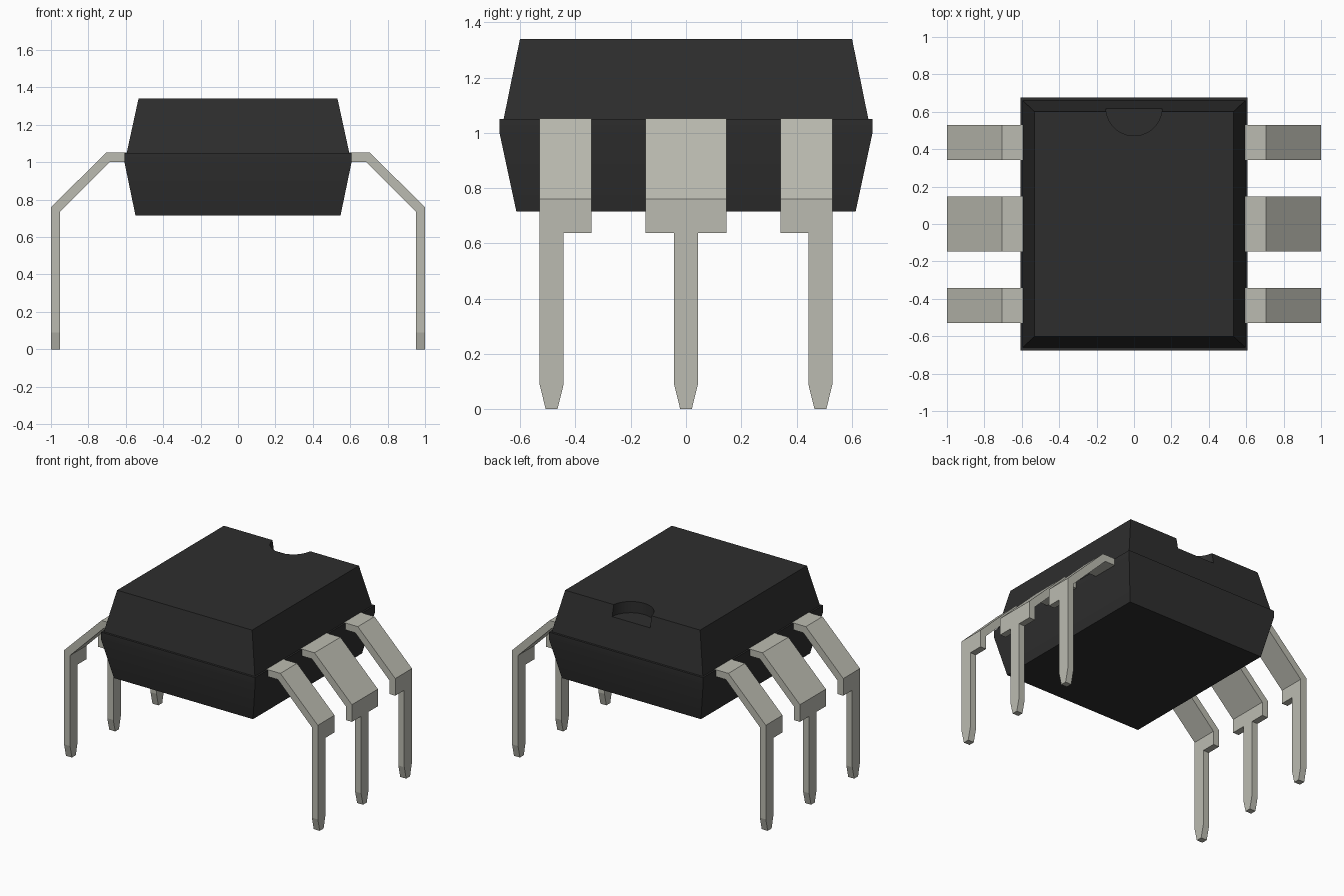
import bpy, bmesh, math

cube = bpy.data.objects.get("Cube")
if cube:
    bpy.data.objects.remove(cube, do_unlink=True)


def material(name, rgb):
    m = bpy.data.materials.new(name)
    m.use_nodes = True
    m.diffuse_color = (*rgb, 1)
    bsdf = m.node_tree.nodes["Principled BSDF"]
    bsdf.inputs["Base Color"].default_value = (*rgb, 1)
    bsdf.inputs["Roughness"].default_value = 0.6
    return m


BLACK = material("black plastic", (0.027, 0.027, 0.027))
METAL = material("tinned metal", (0.50, 0.50, 0.44))


def finish(bm, name, mat):
    bmesh.ops.remove_doubles(bm, verts=bm.verts, dist=1e-5)
    bmesh.ops.recalc_face_normals(bm, faces=bm.faces)
    mesh = bpy.data.meshes.new(name)
    bm.to_mesh(mesh)
    bm.free()
    mesh.materials.append(mat)
    ob = bpy.data.objects.new(name, mesh)
    bpy.context.collection.objects.link(ob)
    return ob


# Moulded body: stacked rectangles (half x, half y, z) with a belt at the middle
LEVELS = [(0.548, 0.614, 0.715), (0.607, 0.675, 1.0), (0.607, 0.675, 1.05),
          (0.595, 0.66, 1.05), (0.532, 0.601, 1.34)]
bm = bmesh.new()
rings = [[bm.verts.new((sx * hx, sy * hy, z))
          for sx, sy in ((-1, -1), (1, -1), (1, 1), (-1, 1))] for hx, hy, z in LEVELS]
for a, b in zip(rings, rings[1:]):
    for i in range(4):
        j = (i + 1) % 4
        bm.faces.new((a[i], a[j], b[j], b[i]))
bm.faces.new(rings[0][::-1])
bm.faces.new(rings[-1])
body = finish(bm, "body", BLACK)

# Half-round orientation notch at the back of the top
bm = bmesh.new()
bmesh.ops.create_cone(bm, cap_ends=True, segments=48, radius1=0.15, radius2=0.15, depth=0.3)
bmesh.ops.translate(bm, verts=bm.verts, vec=(0, 0.622, 1.26 + 0.15))
cutter = finish(bm, "notch_cutter", BLACK)
cutter.hide_render = True
cut = body.modifiers.new("notch", "BOOLEAN")
cut.operation = "DIFFERENCE"
cut.solver = "EXACT"
cut.object = cutter
bpy.context.view_layer.objects.active = body
body.select_set(True)
bpy.ops.object.modifier_apply(modifier=cut.name)
bpy.data.objects.remove(cutter, do_unlink=True)
bpy.ops.object.shade_smooth_by_angle(angle=math.radians(20))
body.select_set(False)


# Bent pin: flat strip with a wide shoulder, narrow leg and tapered tip
def pin(name, side, wide, narrow):
    tip = (narrow[0] + 0.022, narrow[1] - 0.022)
    rows = [  # outer x, outer z, inner x, inner z, y range
        (0.58, 1.051, 0.58, 1.002, wide),
        (0.705, 1.051, 0.685, 1.002, wide),
        (1.0, 0.76, 0.953, 0.735, wide),
        (1.0, 0.638, 0.953, 0.638, wide),
        (1.0, 0.638, 0.953, 0.638, narrow),
        (1.0, 0.09, 0.953, 0.09, narrow),
        (1.0, 0.0, 0.953, 0.0, tip)]
    bm = bmesh.new()
    # sheets[outer/inner][low y/high y] is a column of vertices
    sheets = [[[bm.verts.new((side * r[k], r[4][e], r[k + 1])) for r in rows]
               for e in (0, 1)] for k in (0, 2)]
    for lo, hi in sheets:
        for i, j in ((0, 1), (1, 2), (2, 6)):
            bm.faces.new(lo[i:j + 1] + hi[i:j + 1][::-1])
    outer, inner = sheets
    for e in (0, 1):
        for i in range(len(rows) - 1):
            bm.faces.new((outer[e][i], outer[e][i + 1], inner[e][i + 1], inner[e][i]))
    for i in (0, -1):
        bm.faces.new((outer[0][i], outer[1][i], inner[1][i], inner[0][i]))
    finish(bm, name, METAL)


PINS = {"front": ((-0.53, -0.342), (-0.53, -0.443)),
        "middle": ((-0.146, 0.146), (-0.043, 0.043)),
        "back": ((0.342, 0.53), (0.443, 0.53))}
for side_name, side in (("left", 1), ("right", -1)):
    for place, (wide, narrow) in PINS.items():
        pin(f"{side_name}_{place}_pin", side, wide, narrow)
